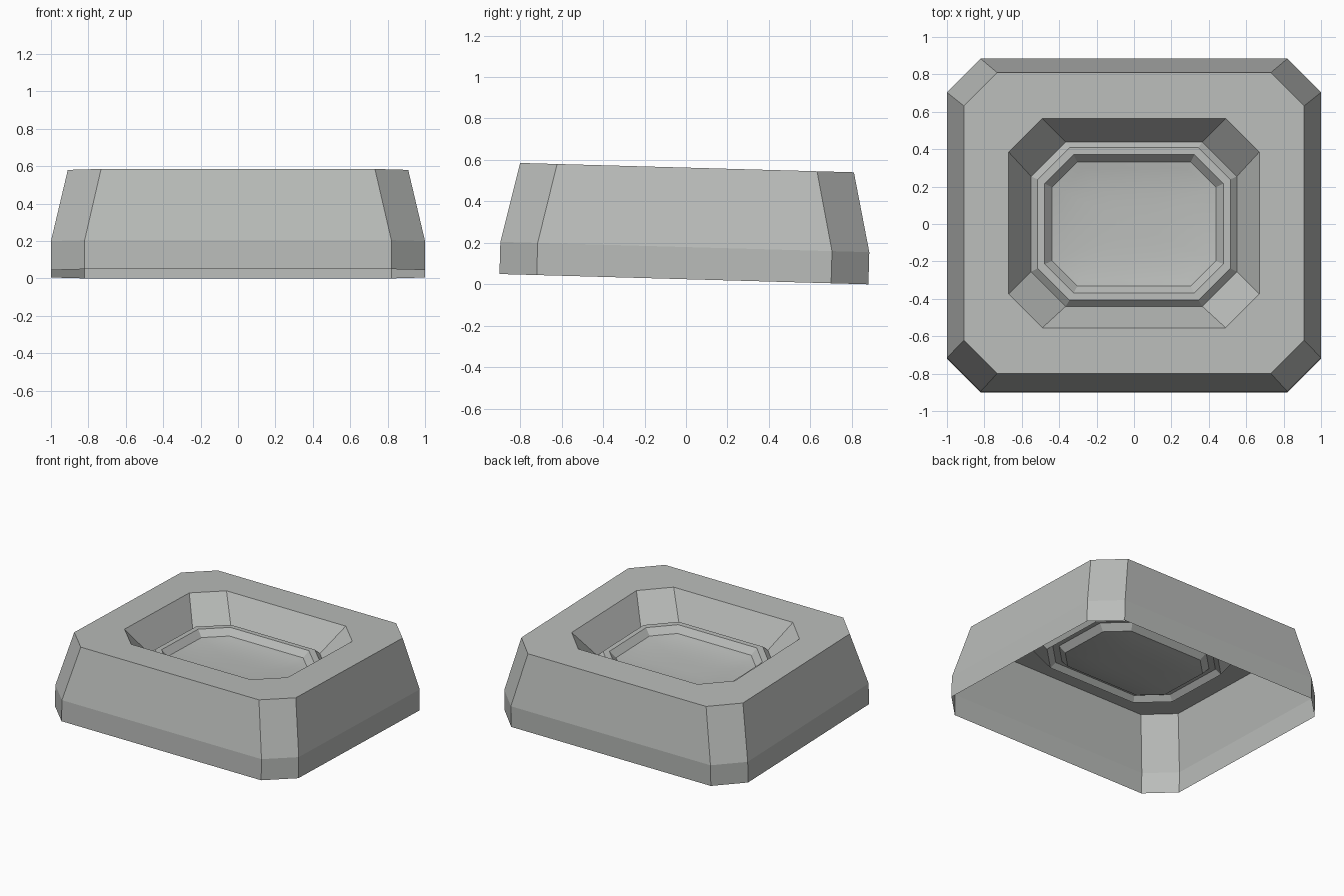
import bpy, bmesh, math
from mathutils import Matrix

cube = bpy.data.objects.get("Cube")
if cube:
    bpy.data.objects.remove(cube)

grey = bpy.data.materials.new("light_grey")
grey.use_nodes = True
colour = (0.49, 0.505, 0.49, 1)
grey.diffuse_color = colour
grey.node_tree.nodes["Principled BSDF"].inputs["Base Color"].default_value = colour

# The whole piece leans back slightly, with its front edge raised
TILT = Matrix.Translation((0, -0.01, 0.025)) @ Matrix.Rotation(math.radians(-1.6), 4, "X")


def octagon(bm, hx, hy, cut, z):
    """Rectangle loop with clipped corners, counter-clockwise from above."""
    a, b = hx - cut, hy - cut
    points = [(hx, -b), (hx, b), (a, hy), (-a, hy), (-hx, b), (-hx, -b), (-a, -hy), (a, -hy)]
    return [bm.verts.new((x, y, z)) for x, y in points]


def skin(name, sections, capped=False):
    """Open sheet through a series of clipped rectangles."""
    bm = bmesh.new()
    loops = [octagon(bm, *s) for s in sections]
    for low, high in zip(loops, loops[1:]):
        for i in range(8):
            j = (i + 1) % 8
            bm.faces.new((low[i], low[j], high[j], high[i]))
    if capped:
        bm.faces.new(loops[-1])
    bm.transform(TILT)
    mesh = bpy.data.meshes.new(name)
    bm.to_mesh(mesh)
    bm.free()
    mesh.materials.append(grey)
    obj = bpy.data.objects.new(name, mesh)
    bpy.context.collection.objects.link(obj)
    return obj


# Outer walls, top rim and sloped sides of the recess, open underneath
skin("housing", [
    (1.0, 0.89, 0.18, 0.0),
    (1.0, 0.89, 0.18, 0.155),
    (0.91, 0.805, 0.178, 0.538),
    (0.67, 0.56, 0.18, 0.538),
    (0.55, 0.44, 0.185, 0.345),
])

# Raised lip around the recess floor
skin("recess_lip", [
    (0.55, 0.44, 0.185, 0.345),
    (0.515, 0.408, 0.17, 0.38),
    (0.478, 0.37, 0.155, 0.38),
    (0.438, 0.332, 0.135, 0.335),
])

# Shallow dished floor, smooth shaded
dish_sections = []
for k in range(9):
    t = 1 - k * 0.1
    dish_sections.append((0.438 * t, 0.332 * t, 0.135 * t, 0.335 - 0.03 * (1 - t ** 3)))
dish = skin("dished_floor", dish_sections, capped=True)
bpy.context.view_layer.objects.active = dish
dish.select_set(True)
bpy.ops.object.shade_smooth_by_angle(angle=math.radians(35))
